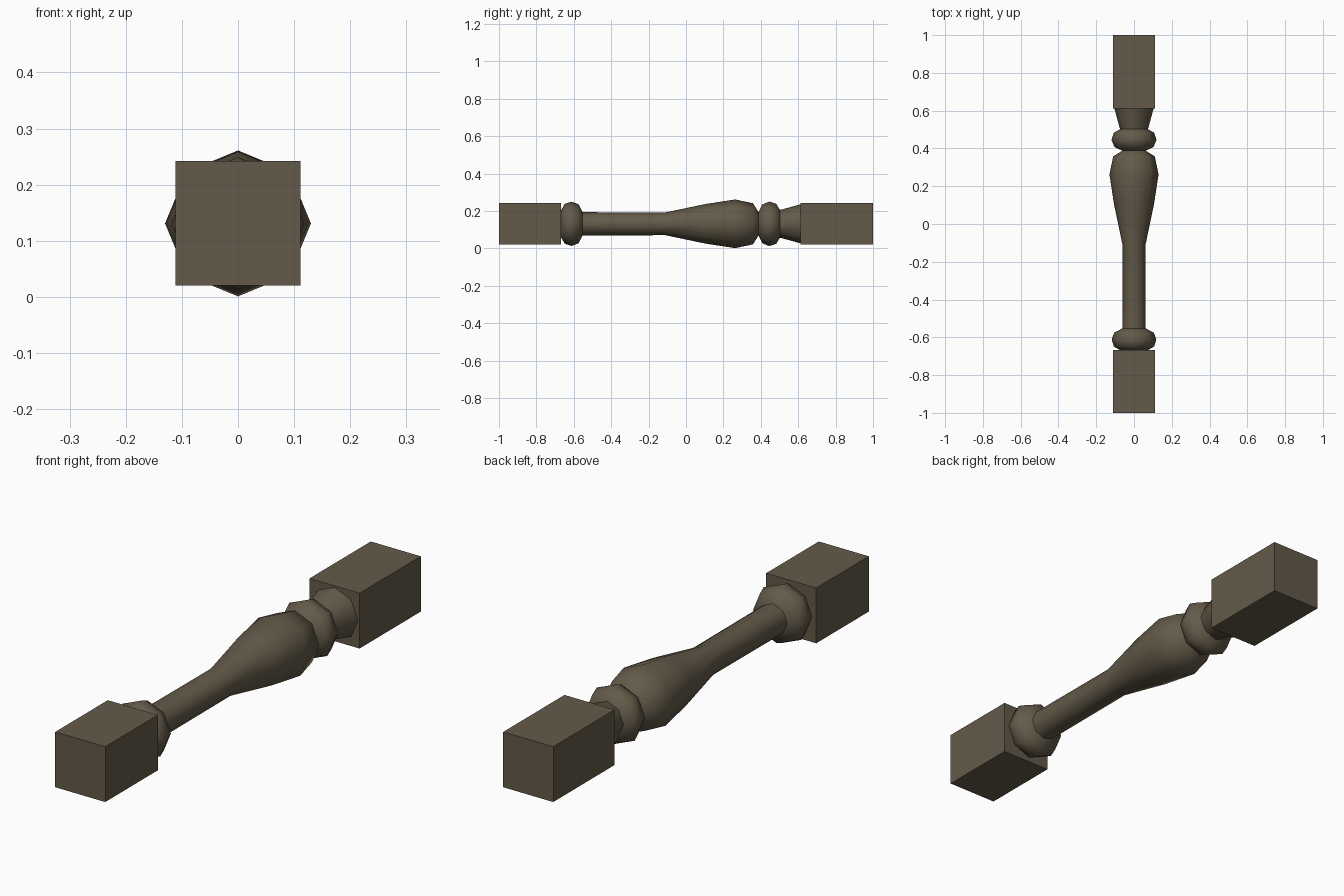
import bpy, bmesh, math

if "Cube" in bpy.data.objects:
    bpy.data.objects.remove(bpy.data.objects["Cube"])

wood = bpy.data.materials.new("dark brown wood")
wood.diffuse_color = (0.125, 0.102, 0.066, 1)
wood.use_nodes = True
wood.node_tree.nodes["Principled BSDF"].inputs["Base Color"].default_value = wood.diffuse_color
ZC = 0.131  # height of the baluster axis


def finish(name, bm, smooth):
    bmesh.ops.recalc_face_normals(bm, faces=bm.faces)
    me = bpy.data.meshes.new(name)
    bm.to_mesh(me)
    bm.free()
    me.materials.append(wood)
    ob = bpy.data.objects.new(name, me)
    bpy.context.collection.objects.link(ob)
    if smooth:
        bpy.ops.object.select_all(action='DESELECT')
        ob.select_set(True)
        bpy.context.view_layer.objects.active = ob
        bpy.ops.object.shade_smooth_by_angle(angle=math.radians(60))
    return ob


def block(name, y0, y1, half=0.111):
    bm = bmesh.new()
    bmesh.ops.create_cube(bm, size=1)
    for v in bm.verts:
        v.co = (v.co.x * 2 * half, (y0 + y1) / 2 + v.co.y * (y1 - y0), ZC + v.co.z * 2 * half)
    finish(name, bm, False)


def turned(name, profile, sides=8):
    # rings of an octagonal turning along y, corners on the axes
    bm = bmesh.new()
    rings = []
    for y, r in profile:
        rings.append([bm.verts.new((r * math.cos(i * math.tau / sides), y,
                                    ZC + r * math.sin(i * math.tau / sides)))
                      for i in range(sides)])
    for a, b in zip(rings, rings[1:]):
        for i in range(sides):
            j = (i + 1) % sides
            bm.faces.new((a[i], a[j], b[j], b[i]))
    bm.faces.new(rings[0])
    bm.faces.new(rings[-1])
    finish(name, bm, True)


# square end blocks
block("bottom_block", -1.0, -0.667)
block("top_block", 0.612, 1.0)

# turned spindle: lower bead, shaft, vase, upper bead, flared collar
turned("turned_spindle", [
    (-0.667, 0.075), (-0.648, 0.107), (-0.612, 0.118), (-0.575, 0.105), (-0.553, 0.062),
    (-0.11, 0.061), (0.105, 0.106), (0.263, 0.130), (0.358, 0.110), (0.388, 0.062),
    (0.408, 0.104), (0.445, 0.119), (0.483, 0.107), (0.502, 0.074), (0.612, 0.104)])
